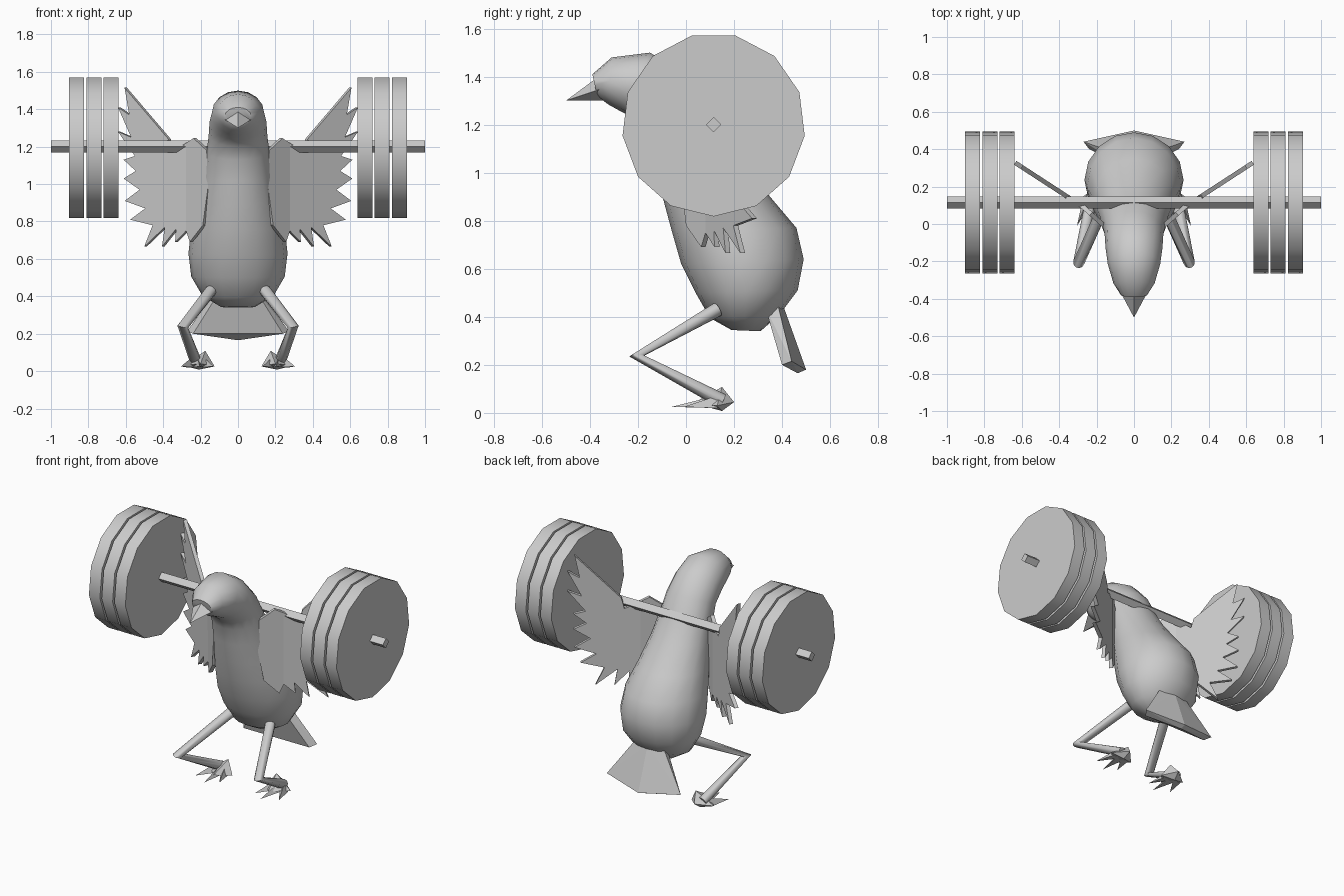
import bpy, bmesh, math
from mathutils import Vector

cube = bpy.data.objects.get("Cube")
if cube:
    bpy.data.objects.remove(cube, do_unlink=True)

grey = bpy.data.materials.new("plain_grey")
grey.use_nodes = True
GREY = (0.6, 0.6, 0.6, 1)
grey.diffuse_color = GREY
grey.node_tree.nodes["Principled BSDF"].inputs["Base Color"].default_value = GREY


def finish(name, bm, smooth=None):
    bmesh.ops.recalc_face_normals(bm, faces=bm.faces)
    mesh = bpy.data.meshes.new(name)
    bm.to_mesh(mesh)
    bm.free()
    mesh.materials.append(grey)
    obj = bpy.data.objects.new(name, mesh)
    bpy.context.collection.objects.link(obj)
    if smooth:
        bpy.ops.object.select_all(action='DESELECT')
        obj.select_set(True)
        bpy.context.view_layer.objects.active = obj
        bpy.ops.object.shade_smooth_by_angle(angle=math.radians(smooth))
    return obj


def loft(name, rings, sides, smooth=None, start=0.0):
    """Skin elliptical rings, each given as centre and two half-axes."""
    bm = bmesh.new()
    loops = []
    for c, u, v in rings:
        angles = [start + math.tau * i / sides for i in range(sides)]
        loops.append([bm.verts.new(c + u * math.cos(a) + v * math.sin(a)) for a in angles])
    for a, b in zip(loops, loops[1:]):
        for i in range(sides):
            j = (i + 1) % sides
            bm.faces.new((a[i], a[j], b[j], b[i]))
    bm.faces.new(loops[0])
    bm.faces.new(loops[-1])
    return finish(name, bm, smooth)


def hull(name, points):
    bm = bmesh.new()
    for p in points:
        bm.verts.new(p)
    bmesh.ops.convex_hull(bm, input=bm.verts)
    return finish(name, bm)


# Body, neck and head: front point (y, z), back point (y, z), half width
sections = [
    ((.19, .345), (.31, .34), .09),
    ((.10, .395), (.39, .41), .19),
    ((.04, .50), (.465, .51), .25),
    ((-.02, .62), (.49, .64), .265),
    ((-.06, .76), (.46, .77), .25),
    ((-.095, .89), (.35, .90), .215),
    ((-.12, 1.02), (.22, 1.06), .185),
    ((-.145, 1.13), (.13, 1.2), .168),
    ((-.18, 1.2), (.07, 1.32), .157),
    ((-.23, 1.235), (-.03, 1.43), .152),
    ((-.28, 1.26), (-.15, 1.50), .14),
    ((-.325, 1.285), (-.31, 1.48), .11),
    ((-.37, 1.32), (-.39, 1.41), .07),
]
rings = []
for front, back, width in sections:
    f, b = Vector((0, *front)), Vector((0, *back))
    rings.append(((f + b) / 2, Vector((width, 0, 0)), (b - f) / 2))
loft("body", rings, 16, 60)

# Beak
hull("beak", [(0, -.5, 1.3), (.08, -.35, 1.35), (-.08, -.35, 1.35),
              (0, -.385, 1.385), (0, -.34, 1.3)])

# Tail fan
tail = []
for s in (-1, 1):
    tail += [(s * .1, .38, .46), (s * .09, .33, .44),
             (s * .27, .44, .215), (s * .24, .4, .2)]
hull("tail", tail + [(0, .4, .46), (0, .5, .18), (0, .465, .165)])

# Bar and weight plates
X, Y, Z = Vector((1, 0, 0)), Vector((0, 1, 0)), Vector((0, 0, 1))
axis = Vector((0, .115, 1.2))


def disc(name, x0, x1, radius, sides, smooth=None):
    ends = [(axis + X * x, Y * radius, Z * radius) for x in (x0, x1)]
    return loft(name, ends, sides, smooth, -math.pi / 2)


disc("bar", -1, 1, .032, 4)
for side, s in (("left", 1), ("right", -1)):
    for i in range(3):
        inner = .638 + .093 * i
        disc(f"{side}_weight_{i + 1}", s * inner, s * (inner + .08), .382, 13, 30)

# Wing outline in x and z: shoulder, then feather tips and notches
shoulder = [(.15, 1.0), (.16, 1.18), (.23, 1.245), (.35, 1.17), (.365, 1.24)]
tips = [(.6, 1.515), (.635, 1.41), (.635, 1.28), (.605, 1.13), (.605, 1.03), (.6, .91),
        (.57, .81), (.495, .665), (.4, .665), (.33, .69), (.25, .69)]
notches = [(.575, 1.37), (.565, 1.25), (.545, 1.15), (.54, 1.07), (.52, .97), (.49, .87),
           (.45, .78), (.385, .77), (.325, .76), (.27, .75)]
outline = list(shoulder)
for i, tip in enumerate(tips):
    outline.append(tip)
    if i < len(notches):
        outline.append(notches[i])
outline.append((.18, .78))
FOLD = .27


def wing(name, s):
    bm = bmesh.new()
    bm.faces.new([bm.verts.new((x, 0, z)) for x, z in outline])
    bmesh.ops.bisect_plane(bm, geom=bm.verts[:] + bm.edges[:] + bm.faces[:],
                           plane_co=(FOLD, 0, 0), plane_no=(1, 0, 0))
    for v in bm.verts:
        d = v.co.x - FOLD
        v.co.y = .09 + d * (.9 if d < 0 else .65)
        v.co.x *= s
    obj = finish(name, bm)
    mod = obj.modifiers.new("thickness", 'SOLIDIFY')
    mod.thickness = .024
    mod.offset = 0


# Bent leg with a pinched knee
def leg(name, s):
    hip, knee, ankle = (Vector((s * x, y, z)) for x, y, z in
                        ((.145, .13, .43), (.295, -.205, .237), (.225, .15, .05)))
    d1, d2 = (knee - hip).normalized(), (ankle - knee).normalized()
    n = d1.cross(d2).normalized()
    r = .031
    parts = [(p, n * r, n.cross(d).normalized() * r)
             for p, d in ((hip, d1), (knee, d1 + d2), (ankle, d2))]
    loft(name, parts, 10, 50)


# Foot: three pointed toes and a heel spur
def foot(side, s):
    toes = (("inner", (.13, -.01, .025), .185), ("middle", (.205, -.06, .025), .215),
            ("outer", (.305, -.01, .025), .245))
    for label, tip, x in toes:
        hull(f"{side}_{label}_toe", [(s * tip[0], tip[1], tip[2]),
             (s * (x - .03), .13, .02), (s * (x + .03), .13, .02), (s * x, .14, .075)])
    hull(f"{side}_heel", [(s * x, y, z) for x, y, z in
         ((.175, .15, .108), (.2, .2, .045), (.21, .15, .008),
          (.125, .12, .025), (.295, .13, .03), (.2, .03, .04))])


for side, s in (("left", 1), ("right", -1)):
    wing(f"{side}_wing", s)
    leg(f"{side}_leg", s)
    foot(side, s)
